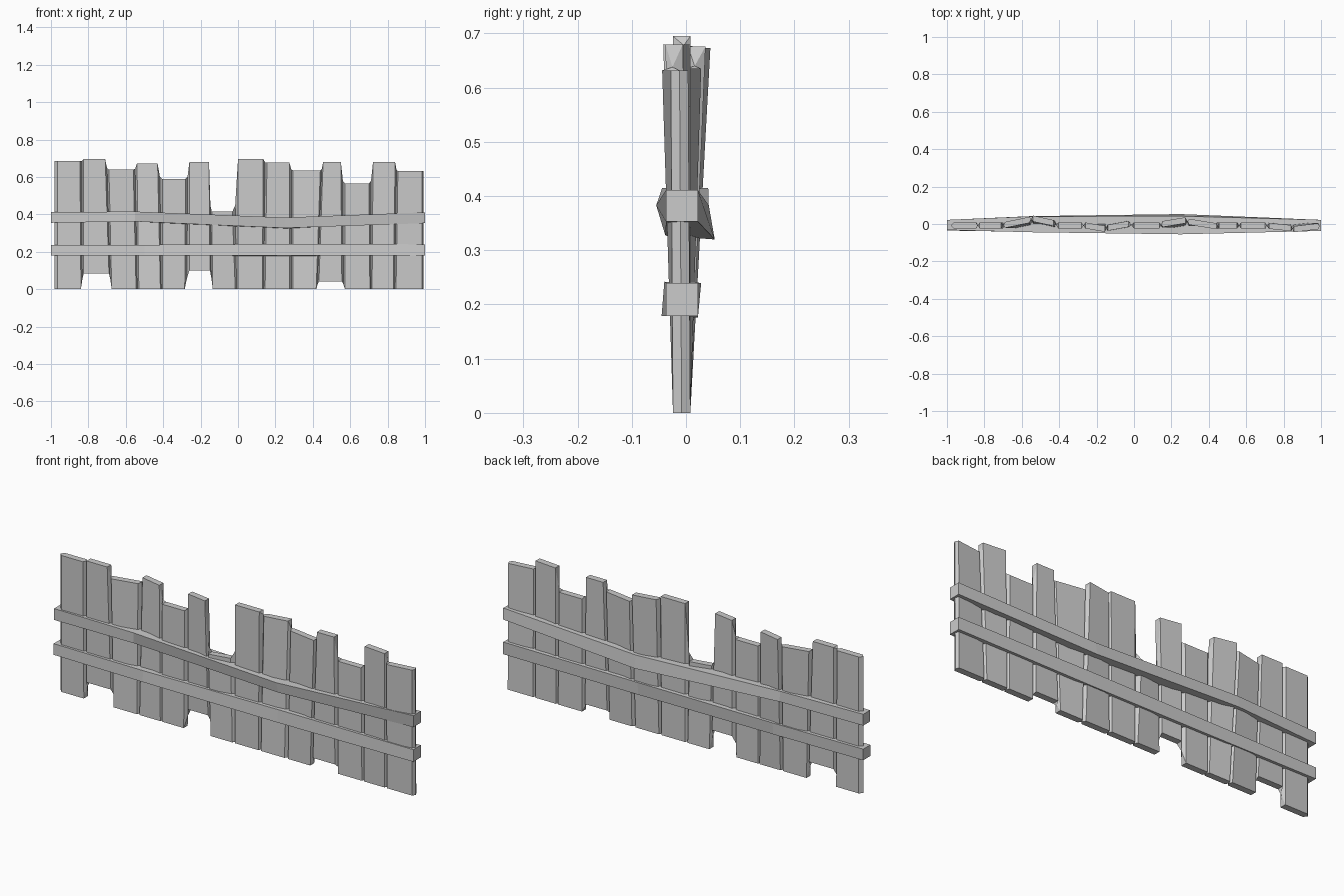
import bpy, bmesh

if "Cube" in bpy.data.objects:
    bpy.data.objects.remove(bpy.data.objects["Cube"])

# boards: top left x, top right x, bottom left x, bottom right x, top z
BOARDS = [
    (-.965, -.845, -.965, -.84, .685), (-.825, -.71, -.825, -.69, .695),
    (-.69, -.56, -.675, -.545, .64), (-.54, -.43, -.53, -.415, .673),
    (-.405, -.28, -.405, -.285, .59), (-.26, -.155, -.26, -.15, .68),
    (-.14, -.03, -.135, -.015, .415), (0, .135, 0, .13, .695),
    (.155, .275, .145, .275, .676), (.295, .44, .295, .418, .635),
    (.455, .55, .433, .555, .68), (.572, .70, .572, .705, .565),
    (.722, .84, .717, .83, .68), (.855, .985, .845, .985, .632),
]
RAISED = {1: .085, 5: .10, 10: .042}          # boards that stop short of the ground
LEAN = {2: (-.005, .022), 3: (.029, .005), 5: (-.008, -.026), 6: (-.02, 0),
        8: (0, .02), 9: (.012, -.012), 12: (-.01, -.022), 13: (-.028, -.012)}
REST, HALF = -.008, .016


def finish(bm, name):
    bmesh.ops.recalc_face_normals(bm, faces=bm.faces)
    mesh = bpy.data.meshes.new(name)
    bm.to_mesh(mesh)
    bm.free()
    obj = bpy.data.objects.new(name, mesh)
    bpy.context.collection.objects.link(obj)


def skin(bm, rings, closed_ends=True):
    for a, b in zip(rings, rings[1:]):
        n = len(a)
        for i in range(n):
            quad = list(dict.fromkeys([a[i], a[(i + 1) % n], b[(i + 1) % n], b[i]]))
            if len(quad) > 2 and not bm.faces.get(quad):
                bm.faces.new(quad)
    if closed_ends:
        bm.faces.new(rings[0])
        bm.faces.new(rings[-1])


# Plank wall: one strip whose boards pinch to a thin seam between neighbours
edges = []
for i, (tl, tr, bl, br, zt) in enumerate(BOARDS):
    yl, yr = LEAN.get(i, (REST, REST))
    zb = RAISED.get(i, 0)
    edges += [(tl, bl, zt, zb, yl), (tr, br, zt, zb, yr)]

bm = bmesh.new()


def board_ring(e):
    xt, xb, zt, zb, y = e
    pts = [(xt, y - HALF, zt), (xb, REST - HALF, zb), (xb, REST + HALF, zb), (xt, y + HALF, zt)]
    return [bm.verts.new(p) for p in pts]


def seam_ring(xt, xb, zt, zb, y):
    t, b = bm.verts.new((xt, y, zt)), bm.verts.new((xb, REST, zb))
    return [t, b, b, t]


rings = [seam_ring(-.98, -.98, .685, 0, REST)]
for i in range(0, len(edges), 2):
    rings += [board_ring(edges[i]), board_ring(edges[i + 1])]
    if i + 2 < len(edges):
        a, b = edges[i + 1], edges[i + 2]
        zt = min(a[2], b[2]) + .12 * abs(a[2] - b[2])
        zb = max(a[3], b[3]) * .6
        rings.append(seam_ring((a[0] + b[0]) / 2, (a[1] + b[1]) / 2, zt, zb, (a[4] + b[4]) / 2))
rings.append(seam_ring(.993, .993, .632, 0, -.012))
skin(bm, rings, closed_ends=False)
finish(bm, "plank_wall")


# Rails: each section is x, then (y, z) of front top, front bottom, back bottom, back top
def rail(name, sections):
    bm = bmesh.new()
    skin(bm, [[bm.verts.new((x, y, z)) for y, z in ring] for x, ring in sections])
    finish(bm, name)


rail("upper_rail", [
    (-1, [(-.032, .412), (-.032, .355), (.022, .355), (.022, .412)]),
    (-.55, [(-.044, .415), (-.042, .362), (.042, .362), (.041, .415)]),
    (.25, [(-.055, .383), (-.038, .327), (.053, .32), (.042, .383)]),
    (1, [(-.037, .411), (-.037, .353), (.022, .353), (.022, .411)]),
])
rail("lower_rail", [
    (-1, [(-.035, .237), (-.035, .181), (.022, .181), (.022, .237)]),
    (-.5, [(-.04, .237), (-.043, .181), (.022, .178), (.027, .237)]),
    (.25, [(-.04, .242), (-.045, .179), (.022, .176), (.028, .24)]),
    (1, [(-.037, .24), (-.037, .179), (.022, .179), (.022, .24)]),
])
